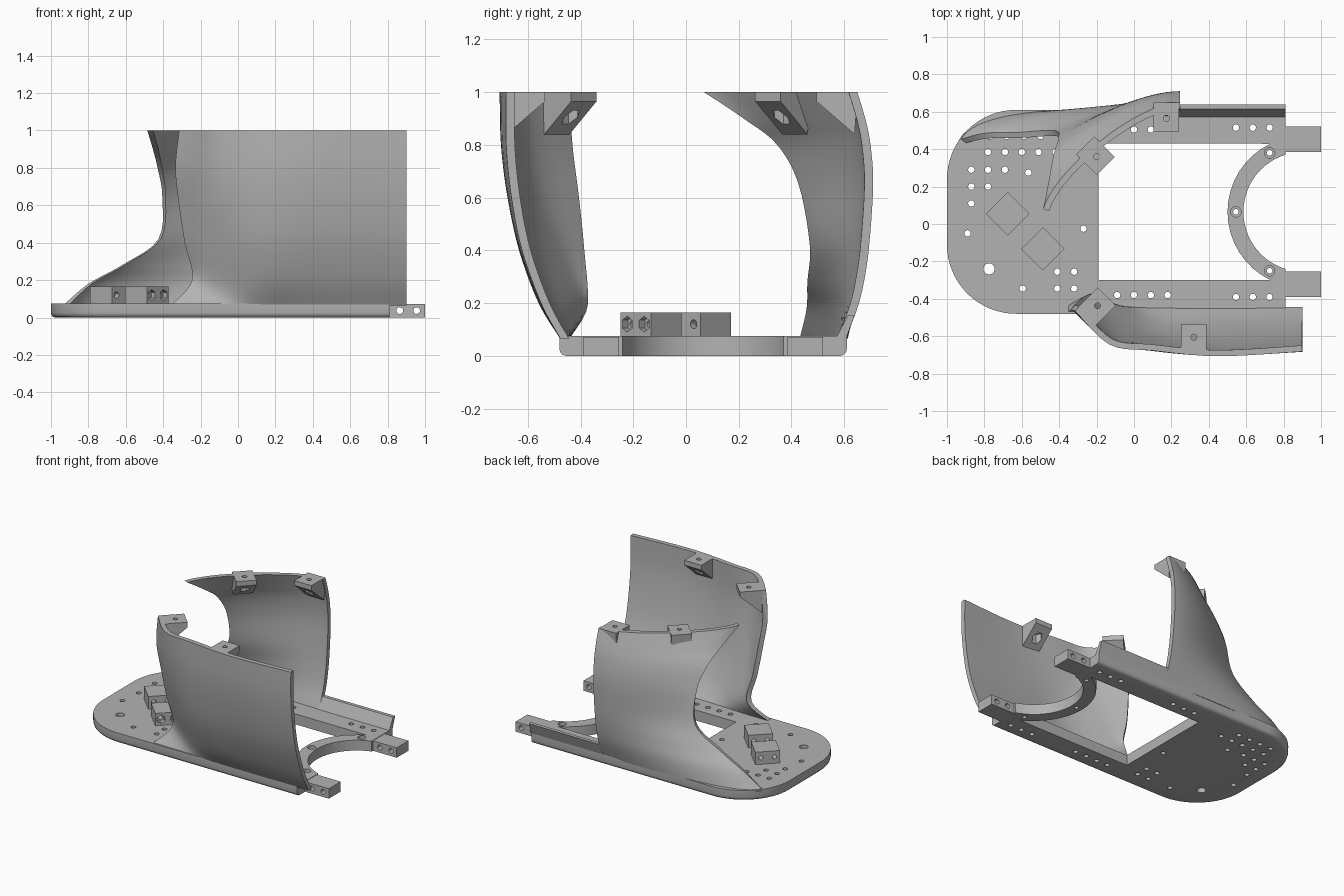
import bpy, bmesh, math
from mathutils import Matrix, Vector

if "Cube" in bpy.data.objects:
    bpy.data.objects.remove(bpy.data.objects["Cube"])

grey = bpy.data.materials.new("plain grey")
grey.use_nodes = True
grey.diffuse_color = (0.45, 0.45, 0.45, 1)
grey.node_tree.nodes["Principled BSDF"].inputs["Base Color"].default_value = grey.diffuse_color

TOP = 0.075      # top of the base plate
WALL = 0.033     # wall thickness


def finish(bm, name):
    bmesh.ops.recalc_face_normals(bm, faces=bm.faces)
    mesh = bpy.data.meshes.new(name)
    bm.to_mesh(mesh)
    bm.free()
    mesh.materials.append(grey)
    ob = bpy.data.objects.new(name, mesh)
    bpy.context.collection.objects.link(ob)
    return ob


def prism(name, outline, low, high, matrix=Matrix(), bevel=0):
    """Extrude a flat outline along local z, optionally rounding its lower rim."""
    bm = bmesh.new()
    face = bm.faces.new([bm.verts.new((x, y, low)) for x, y in outline])
    rim = face.edges[:]
    new = bmesh.ops.extrude_face_region(bm, geom=[face], use_keep_orig=True)["geom"]
    for v in new:
        if isinstance(v, bmesh.types.BMVert):
            v.co.z = high
    if bevel:
        bmesh.ops.bevel(bm, geom=rim, offset=bevel, segments=3, profile=0.5, affect='EDGES')
    bm.transform(matrix)
    return finish(bm, name)


def rect(x0, x1, y0, y1):
    return [(x0, y0), (x1, y0), (x1, y1), (x0, y1)]


def arc(cx, cy, r, start, end, n=16):
    angles = [math.radians(start + (end - start) * i / n) for i in range(n + 1)]
    return [(cx + r * math.cos(a), cy + r * math.sin(a)) for a in angles]


def drills(spots, r, depth, matrix=Matrix(), sides=16):
    """One cutter made of many cylinders along local z."""
    bm = bmesh.new()
    for p in spots:
        bmesh.ops.create_cone(bm, cap_ends=True, segments=sides, radius1=r, radius2=r,
                              depth=depth, matrix=matrix @ Matrix.Translation(p))
    return finish(bm, "cutter")


def cut(ob, cutter):
    cutter.hide_render = True
    mod = ob.modifiers.new("cut", 'BOOLEAN')
    mod.operation, mod.solver, mod.object = 'DIFFERENCE', 'EXACT', cutter
    bpy.context.view_layer.objects.active = ob
    bpy.ops.object.modifier_apply(modifier=mod.name)
    bpy.data.objects.remove(cutter)


def spline(pts, n=5):
    """Smooth curve through points."""
    out = []
    for i in range(len(pts) - 1):
        a, b, c, d = (pts[min(max(i + k, 0), len(pts) - 1)] for k in (-1, 0, 1, 2))
        for k in range(n):
            t = k / n
            m0, m1 = (c - a) / 2, (d - b) / 2
            out.append(b + m0 * t + (3 * (c - b) - 2 * m0 - m1) * t * t
                       + (2 * (b - c) + m0 + m1) * t ** 3)
    return out + [pts[-1]]


def shell(name, rows, outward):
    """Skin rows of points, smoothed upward, and thicken away from the outer face."""
    levels = zip(*[spline(column) for column in zip(*rows)])
    bm = bmesh.new()
    vs = [[bm.verts.new(p) for p in level] for level in levels]
    for a, b in zip(vs, vs[1:]):
        for j in range(len(a) - 1):
            quad = [a[j], a[j + 1], b[j + 1], b[j]]
            bm.faces.new(quad if outward < 0 else quad[::-1])
    bm.normal_update()
    push = {tuple(v.co): Vector((v.normal.x, v.normal.y, 0)).normalized() for v in bm.verts}
    new = bmesh.ops.extrude_face_region(bm, geom=bm.faces[:], use_keep_orig=True)["geom"]
    for v in new:
        if isinstance(v, bmesh.types.BMVert):
            v.co -= push[tuple(v.co)] * WALL
    return finish(bm, name)


# Base plate: rounded at one end, square at the other, with a window and a ring bridge
outline = ([(0.85, -0.48), (0.85, 0.61)] + arc(-0.63, 0.24, 0.37, 90, 180)
           + arc(-0.63, -0.11, 0.37, 180, 270))
plate = prism("base_plate", outline, 0, TOP, bevel=0.025)
ring_y = 0.065
cut(plate, prism("cutter", rect(0.81, 1, -1, 1), -1, 1))
cut(plate, prism("cutter", [(-0.19, 0.43), (-0.19, -0.3)]
                 + arc(0.905, ring_y, 0.405, 244, 116), -1, 1))
cut(plate, prism("cutter", arc(0.905, ring_y, 0.32, 0, 360, 64)[:-1], -1, 1))

# Rows of screw holes: first x, y, count
hole_rows = [(-0.09, 0.505, 3), (0.545, 0.515, 3), (-0.77, 0.47, 4), (-0.78, 0.385, 5),
             (-0.87, 0.29, 3), (-0.565, 0.275, 1), (-0.87, 0.2, 2), (-0.87, 0.11, 1),
             (-0.89, -0.05, 1), (-0.27, -0.025, 1), (-0.41, -0.255, 2), (-0.595, -0.345, 1),
             (-0.41, -0.345, 2), (-0.09, -0.38, 4), (0.545, -0.39, 3)]
cut(plate, drills([(x + 0.09 * i, y, 0) for x, y, n in hole_rows for i in range(n)], 0.017, 1))
cut(plate, drills([(-0.775, -0.24, 0)], 0.03, 1))
ring_holes = [(0.725, ring_y + 0.315, TOP), (0.545, ring_y, TOP), (0.725, ring_y - 0.315, TOP)]
cut(plate, drills(ring_holes, 0.028, 0.05))
cut(plate, drills(ring_holes, 0.015, 1))

# End tabs with cross holes
across = Matrix.Rotation(math.pi / 2, 4, 'X')
for side, y in (("left", 0.385), ("right", -0.39)):
    tab = prism(side + "_tab", rect(0.805, 1, y, y + 0.135), 0, 0.072)
    cut(tab, drills([(x, 0.037, 0) for x in (0.865, 0.955)], 0.018, 3, across))

# Turned mounting blocks with two holes each; the inner one has nut pockets
turned = Matrix.Rotation(math.radians(45), 4, 'Z')
sockets = [(s, 0.12, 0.082) for s in (-0.045, 0.045)]
for name, x, y, sides, r in (("outer_block", -0.675, 0.055, 16, 0.017),
                             ("inner_block", -0.487, -0.133, 6, 0.03)):
    turn = Matrix.Translation((x, y, 0)) @ turned
    block = prism(name, rect(-0.082, 0.082, -0.082, 0.082), TOP - 0.005, 0.165, turn)
    cut(block, drills(sockets, 0.015, 1, turn @ across))
    cut(block, drills(sockets, r, 0.06, turn @ across, sides))

# Back wall: level, free edge x y, bend x y, end y
back = [(0.065, -0.935, 0.45, -0.83, 0.67, 0.605), (0.18, -0.8, 0.485, -0.62, 0.62, 0.65),
        (0.28, -0.62, 0.49, -0.45, 0.58, 0.675), (0.42, -0.425, 0.5, -0.25, 0.57, 0.695),
        (0.65, -0.405, 0.455, -0.26, 0.55, 0.71), (0.8, -0.43, 0.37, -0.31, 0.49, 0.7),
        (0.9, -0.455, 0.235, -0.37, 0.4, 0.68), (1, -0.485, 0.08, -0.42, 0.3, 0.65)]
rows = []
for z, sx, sy, cx, cy, ye in back:
    p = [Vector(q) for q in ((sx, sy, z), (cx, cy, z), (0.03, ye, z), (0.245, ye, z))]
    rows.append([p[0] * (1 - t) ** 3 + p[1] * 3 * t * (1 - t) ** 2
                 + p[2] * 3 * t * t * (1 - t) + p[3] * t ** 3
                 for t in (i / 20 for i in range(21))])
back_wall = shell("back_wall", rows, 1)

# Front wall: level, free edge x y, fold x y, main panel y
front = [(0.065, -0.36, -0.475, -0.1, -0.475, -0.478), (0.2, -0.245, -0.4, -0.17, -0.44, -0.555),
         (0.4, -0.285, -0.41, -0.16, -0.51, -0.632), (0.6, -0.315, -0.43, -0.14, -0.58, -0.677),
         (0.8, -0.335, -0.455, -0.13, -0.625, -0.702), (1, -0.315, -0.465, -0.13, -0.645, -0.707)]
rows = []
for z, lx, ly, fx, fy, y in front:
    across_panel = [(lx, ly), (fx, fy), (0.1, y + 0.03 * z), (0.45, y), (0.9, y + 0.025 * z)]
    rows.append(spline([Vector((px, py, z)) for px, py in across_panel]))
front_wall = shell("front_wall", rows, -1)

# Low lip along the back rail
along = Matrix(((0, 0, 1, 0), (1, 0, 0, 0), (0, 1, 0, 0), (0, 0, 0, 1)))
prism("back_lip", [(0.57, 0.07), (0.605, 0.06), (0.64, 0.155), (0.615, 0.155)], 0.24, 0.81, along)

# Wedge brackets under the wall rims: centre and outward heading
wedge = [(-0.07, 1), (-0.07, 0.965), (0.075, 0.84), (0.085, 1)]
for name, x, y, heading in (("back_bracket", 0.173, 0.565, 90), ("back_corner_bracket", -0.2, 0.36, 135),
                            ("front_bracket", 0.32, -0.605, -90),
                            ("front_corner_bracket", -0.195, -0.437, -135)):
    place = Matrix.Translation((x, y, 0)) @ Matrix.Rotation(math.radians(heading), 4, 'Z')
    bracket = prism(name, wedge, -0.068, 0.068, place @ across)
    cut(bracket, drills([(0, 0, 0.85)], 0.035, 0.2, place, 6))
    cut(bracket, drills([(0, 0, 1)], 0.016, 0.4, place))

# Smooth the curved parts, keeping edges sharp
bpy.ops.object.select_all(action='DESELECT')
for ob in (plate, back_wall, front_wall):
    ob.select_set(True)
bpy.context.view_layer.objects.active = plate
bpy.ops.object.shade_smooth_by_angle(angle=math.radians(32))
